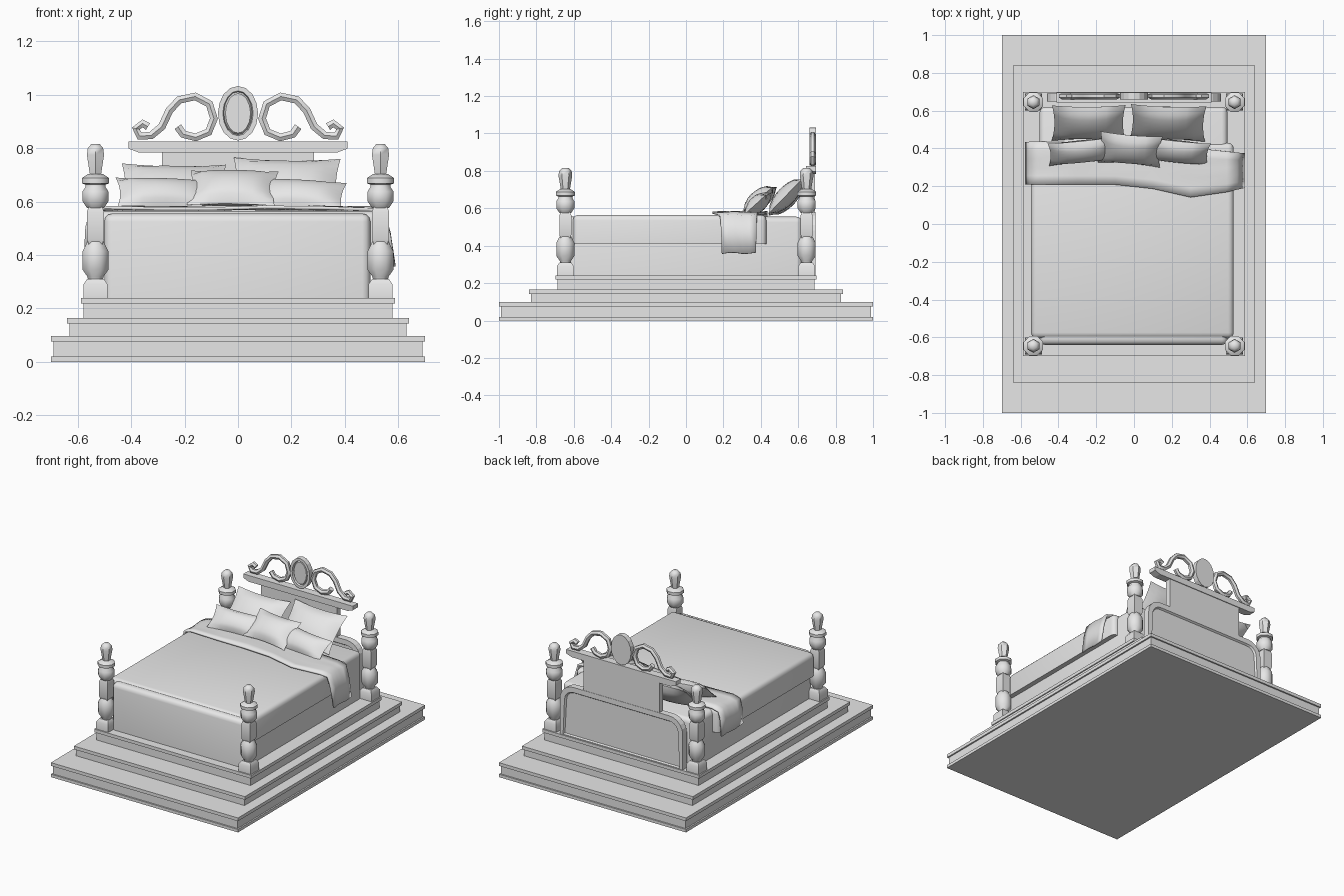
import bpy, bmesh, math
from mathutils import Matrix, Vector

cube = bpy.data.objects.get("Cube")
if cube:
    bpy.data.objects.remove(cube, do_unlink=True)

grey = bpy.data.materials.new("plain_grey")
grey.use_nodes = True
grey.diffuse_color = (0.8, 0.8, 0.8, 1)
grey.node_tree.nodes["Principled BSDF"].inputs["Base Color"].default_value = (0.8, 0.8, 0.8, 1)


def add(name, mesh, smooth=None):
    if not mesh.materials:
        mesh.materials.append(grey)
    ob = bpy.data.objects.new(name, mesh)
    bpy.context.collection.objects.link(ob)
    if smooth:
        bpy.ops.object.select_all(action='DESELECT')
        ob.select_set(True)
        bpy.context.view_layer.objects.active = ob
        bpy.ops.object.shade_smooth_by_angle(angle=math.radians(smooth))
    return ob


def finish(name, bm, smooth=None):
    bmesh.ops.recalc_face_normals(bm, faces=bm.faces)
    mesh = bpy.data.meshes.new(name)
    bm.to_mesh(mesh)
    bm.free()
    return add(name, mesh, smooth)


def box(bm, x0, x1, y0, y1, z0, z1):
    size = Matrix.Diagonal((x1 - x0, y1 - y0, z1 - z0, 1))
    move = Matrix.Translation(((x0 + x1) / 2, (y0 + y1) / 2, (z0 + z1) / 2))
    return bmesh.ops.create_cube(bm, size=1, matrix=move @ size)["verts"]


def lathe(bm, profile, sides):
    # Stack of polygon rings from (radius, height) pairs, closed at both ends
    rings = []
    for r, z in profile:
        angles = [2 * math.pi * (i + 0.5) / sides for i in range(sides)]
        rings.append([bm.verts.new((r * math.cos(a), r * math.sin(a), z)) for a in angles])
    for low, high in zip(rings, rings[1:]):
        for i in range(sides):
            j = (i + 1) % sides
            bm.faces.new((low[i], low[j], high[j], high[i]))
    bm.faces.new(rings[0])
    bm.faces.new(rings[-1])


def prism(bm, outline, y0, y1):
    # Extrude an (x, z) outline along y; returns the two end faces
    front = [bm.verts.new((x, y0, z)) for x, z in outline]
    back = [bm.verts.new((x, y1, z)) for x, z in outline]
    for i in range(len(outline)):
        j = (i + 1) % len(outline)
        bm.faces.new((front[i], front[j], back[j], back[i]))
    return bm.faces.new(front), bm.faces.new(back)


# Stepped platform: each tier has a body and a projecting lip
def tier(name, x, y, z0, z1, foot=False):
    bm = bmesh.new()
    box(bm, -x + .01, x - .01, -y + .01, y - .01, z0, z1 - .02)
    box(bm, -x, x, -y, y, z1 - .022, z1)
    if foot:
        box(bm, -x, x, -y, y, z0, z0 + .02)
    finish(name, bm)

tier("platform_lower", .70, 1.0, 0, .098, foot=True)
tier("platform_middle", .64, .84, .098, .165)
tier("platform_upper", .587, .698, .165, .24)

# Turned bed posts
bm = bmesh.new()
lathe(bm, [(.064, .24), (.064, .29), (.045, .31)], 4)
lathe(bm, [(.03, .3), (.032, .318), (.052, .345), (.052, .415), (.04, .437), (.034, .45)], 8)
lathe(bm, [(.036, .44), (.046, .46), (.046, .56), (.036, .58)], 4)
lathe(bm, [(.034, .575), (.052, .6), (.052, .638), (.04, .655), (.04, .663),
           (.055, .668), (.055, .688), (.03, .703)], 8)
lathe(bm, [(.024, .7), (.037, .775), (.033, .8), (.018, .815)], 6)
post = finish("post_front_right", bm, 50)
post.location = (-.533, -.645, 0)
for name, x, y in (("post_front_left", .533, -.645), ("post_back_right", -.533, .645),
                   ("post_back_left", .533, .645)):
    add(name, post.data).location = (x, y, 0)


# Soft boxes for the mattress and the cover, rounded on top and at the corners
def soft_box(name, dims, radius):
    bm = bmesh.new()
    box(bm, *dims)
    bottom = dims[4] + .001
    edges = [e for e in bm.edges if max(v.co.z for v in e.verts) > bottom]
    bmesh.ops.bevel(bm, geom=edges, offset=radius, segments=3, profile=.5, affect='EDGES')
    finish(name, bm, 40)

soft_box("mattress", (-.5, .495, -.64, .62, .24, .555), .03)
soft_box("bed_cover", (-.545, .528, -.605, .43, .41, .565), .03)

# Folded sheet hanging over both sides
section = [(-.57, .40), (-.565, .5), (-.548, .56), (-.5, .574), (-.3, .575), (-.1, .576),
           (.1, .576), (.3, .575), (.49, .574), (.542, .56), (.565, .48), (.583, .36)]
bm = bmesh.new()
rows = []
for x, z in section:
    y0 = .21 - .07 * math.exp(-((x - .33) / .22) ** 2)
    y1 = .435 - .06 * max(0, x) / .58
    rows.append([bm.verts.new((x, y0 + (y1 - y0) * i / 5, z + .004 * math.sin(i * 1.7 + x * 9)))
                 for i in range(6)])
for a, b in zip(rows, rows[1:]):
    for i in range(5):
        bm.faces.new((a[i], b[i], b[i + 1], a[i + 1]))
sheet = finish("folded_sheet", bm, 60)
solid = sheet.modifiers.new("thickness", 'SOLIDIFY')
solid.thickness = .012
solid.offset = 0


# Pillows: two domed grids joined at a pinched seam, leaning on the headboard
def pillow(name, centre, w, h, thick, tilt, turn, roll):
    bm = bmesh.new()
    for side in (1, -1):
        verts = bmesh.ops.create_grid(bm, x_segments=8, y_segments=8, size=1)["verts"]
        for v in verts:
            u, t = v.co.x, v.co.y
            dome = max(0, (1 - u * u) * (1 - t * t)) ** .55
            v.co = (u * w / 2 * (1 - .07 * (1 - t * t)), t * h / 2 * (1 - .1 * (1 - u * u)),
                    side * dome * thick / 2)
    bmesh.ops.remove_doubles(bm, verts=bm.verts, dist=.0005)
    ob = finish(name, bm, 60)
    rot = [Matrix.Rotation(math.radians(a), 4, ax) for a, ax in ((turn, 'Z'), (tilt, 'X'), (roll, 'Z'))]
    ob.matrix_world = Matrix.Translation(centre) @ rot[0] @ rot[1] @ rot[2]

pillow("pillow_back_right", (-.24, .535, .65), .39, .26, .10, 44, 1, -1)
pillow("pillow_back_left", (.18, .535, .665), .40, .27, .10, 46, -1, -1)
pillow("pillow_middle_right", (-.27, .385, .63), .37, .16, .09, 42, 8, -3)
pillow("pillow_middle_left", (.22, .385, .625), .36, .16, .09, 42, -3, -4)
pillow("pillow_centre", (-.02, .395, .65), .33, .21, .10, 38, -4, -1)

# Headboard panel with rounded shoulders and recessed faces
outline = [(-.46, .22), (.46, .22)]
for sign in (1, -1):
    arc = [(sign * (.36 + .1 * math.cos(a)), .48 + .1 * math.sin(a))
           for a in (math.pi / 10 * i for i in range(6))]
    outline += arc if sign == 1 else arc[::-1]
bm = bmesh.new()
caps = prism(bm, outline, .648, .692)
bmesh.ops.recalc_face_normals(bm, faces=bm.faces)
for cap in caps:
    bmesh.ops.inset_region(bm, faces=[cap], thickness=.035, depth=0)
    bmesh.ops.inset_region(bm, faces=[cap], thickness=.008, depth=-.012)
finish("headboard_panel", bm)

bm = bmesh.new()
box(bm, -.284, .284, .652, .69, .55, .795)
finish("headboard_upper_board", bm)

# Cornice with a sloped underside
bm = bmesh.new()
prism(bm, [(-.37, .783), (.37, .783), (.41, .798), (.41, .825), (-.41, .825), (-.41, .798)], .642, .695)
finish("headboard_cornice", bm)

# Scroll ornaments, mirrored
path = [(.225, .88), (.205, .852), (.158, .84), (.11, .86), (.09, .91), (.107, .965),
        (.16, .993), (.22, .98), (.257, .94), (.285, .88), (.325, .847), (.368, .845),
        (.382, .873), (.357, .892), (.337, .88)]
for name, sign in (("scroll_left", 1), ("scroll_right", -1)):
    curve = bpy.data.curves.new(name, 'CURVE')
    curve.dimensions = '3D'
    curve.bevel_depth = .017
    curve.bevel_resolution = 1
    curve.use_fill_caps = True
    line = curve.splines.new('POLY')
    line.points.add(len(path) - 1)
    for p, (x, z) in zip(line.points, path):
        p.co = (sign * x, .677, z, 1)
    temp = bpy.data.objects.new("scroll_path", curve)
    mesh = bpy.data.meshes.new_from_object(temp)
    bpy.data.objects.remove(temp)
    add(name, mesh, 40)

# Oval medallion with a sunken ring and raised centre
oval = [(.075 * math.cos(a), .93 + .102 * math.sin(a)) for a in (math.pi * i / 8 for i in range(16))]
bm = bmesh.new()
front, back = prism(bm, oval, .66, .695)
bmesh.ops.recalc_face_normals(bm, faces=bm.faces)
for width, depth in ((.018, 0), (.004, -.012), (.006, .008)):
    bmesh.ops.inset_region(bm, faces=[front], thickness=width, depth=depth)
finish("oval_medallion", bm)
